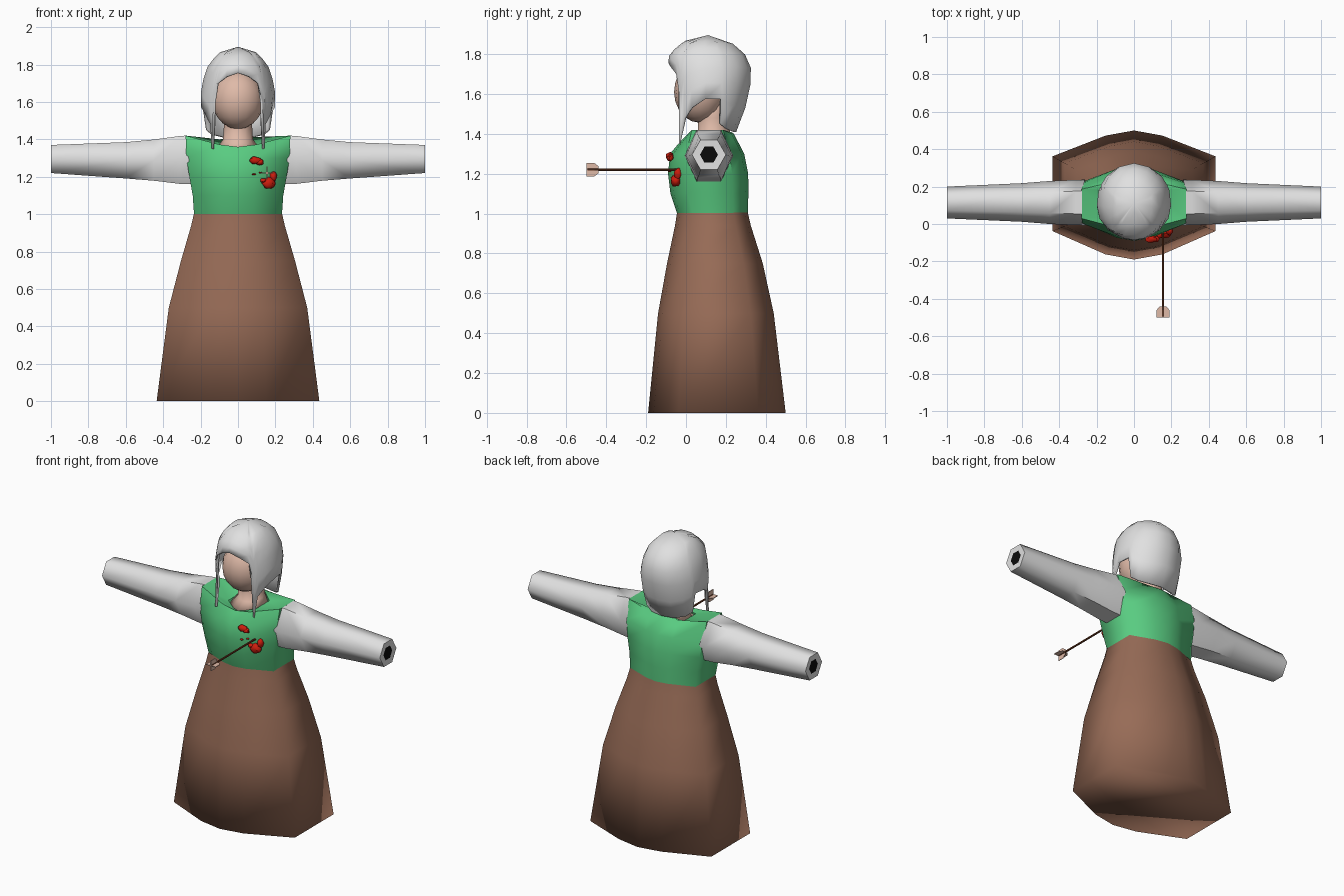
import bpy, bmesh, math, random
from mathutils import Vector

if "Cube" in bpy.data.objects:
    bpy.data.objects.remove(bpy.data.objects["Cube"])

random.seed(3)


def mat(name, rgb):
    m = bpy.data.materials.new(name)
    m.diffuse_color = (*rgb, 1)
    m.use_nodes = True
    m.node_tree.nodes["Principled BSDF"].inputs["Base Color"].default_value = m.diffuse_color
    return m


WHITE = mat("white cloth", (0.75, 0.75, 0.75))
GREEN = mat("green bodice", (0.10, 0.60, 0.22))
BROWN = mat("brown skirt", (0.31, 0.148, 0.094))
SKIN = mat("skin", (0.74, 0.49, 0.39))
RED = mat("blood red", (0.60, 0.012, 0.004))
WOOD = mat("dark wood", (0.16, 0.042, 0.014))
BLACK = mat("black", (0.003, 0.003, 0.003))


def finish(bm, name, mats, angle=180):
    bmesh.ops.recalc_face_normals(bm, faces=bm.faces)
    me = bpy.data.meshes.new(name)
    bm.to_mesh(me)
    bm.free()
    for m in mats:
        me.materials.append(m)
    ob = bpy.data.objects.new(name, me)
    bpy.context.collection.objects.link(ob)
    bpy.context.view_layer.objects.active = ob
    ob.select_set(True)
    if angle:
        bpy.ops.object.shade_smooth_by_angle(angle=math.radians(angle))
    ob.select_set(False)
    return ob


def loft(rings, cap_start=False, cap_end=False):
    """Bridge closed rings of equal length."""
    bm = bmesh.new()
    vs = [[bm.verts.new(p) for p in r] for r in rings]
    n = len(vs[0])
    for a, b in zip(vs, vs[1:]):
        for i in range(n):
            j = (i + 1) % n
            bm.faces.new((a[i], a[j], b[j], b[i]))
    if cap_start:
        bm.faces.new(vs[0])
    if cap_end:
        bm.faces.new(vs[-1])
    return bm


def body_ring(hw, yf, yb, z_front, z_side=None, z_back=None):
    """Ten-sided cross-section with flat sides and bowed front and back."""
    zs = z_front if z_side is None else z_side
    zb = z_front if z_back is None else z_back
    d = yb - yf
    half = [(0, yf, z_front), (.35 * hw, yf + .04 * d, z_front + .2 * (zs - z_front)),
            (hw, yf + .22 * d, zs), (hw, yb - .2 * d, zs),
            (.35 * hw, yb - .04 * d, zb), (0, yb, zb)]
    return half + [(-x, y, z) for x, y, z in half[4:0:-1]]


# skirt and bodice
finish(loft([body_ring(.435, -.19, .50, 0), body_ring(.37, -.14, .44, .5),
             body_ring(.305, -.095, .385, .75), body_ring(.25, -.055, .325, .94),
             body_ring(.235, -.045, .31, 1.005)], cap_start=True), "skirt", [BROWN])
finish(loft([body_ring(.235, -.045, .31, 1.0), body_ring(.242, -.078, .313, 1.1),
             body_ring(.26, -.09, .312, 1.2), body_ring(.276, -.08, .292, 1.3),
             body_ring(.28, -.03, .24, 1.36, 1.42, 1.40),
             body_ring(.10, -.005, .225, 1.35, 1.37, 1.41)]), "bodice", [GREEN], 70)


# sleeves: six-sided tubes with a dark cuff opening
def hexagon(x, zc, rz, ry, slant=0):
    out = []
    for k in range(6):
        a = math.radians(60 * k)
        out.append((x + slant * math.sin(a), .115 + ry * math.cos(a),
                    zc + rz * math.sin(a) / math.sin(math.pi / 3)))
    return out


for side, label in ((1, "right"), (-1, "left")):
    rings = [hexagon(.262, 1.29, .13, .122, .02), hexagon(.31, 1.29, .128, .121),
             hexagon(.45, 1.289, .11, .115), hexagon(.60, 1.288, .097, .103),
             hexagon(1, 1.295, .075, .085), hexagon(.998, 1.295, .04, .045)]
    rings = [[(side * x, y, z) for x, y, z in r] for r in rings]
    bm = loft(rings, cap_end=True)
    for f in bm.faces:
        f.material_index = int(all(abs(v.co.x) > .99 and abs(v.co.z - 1.295) < .05
                                   for v in f.verts))
    finish(bm, label + "_sleeve", [WHITE, BLACK], 62)


# head
bm = bmesh.new()
bmesh.ops.create_uvsphere(bm, u_segments=16, v_segments=10, radius=1)
for v in bm.verts:
    v.co = (v.co.x * .137, .07 + v.co.y * .13, 1.61 + v.co.z * .155)
finish(bm, "head", [SKIN])


# neck, flaring into the collar
def oval(rx, ry, yc, z, tilt=0):
    return [(rx * math.sin(a), yc - ry * math.cos(a), z - tilt * math.cos(a))
            for a in (math.tau * k / 12 for k in range(12))]


finish(loft([oval(.11, .12, .11, 1.36, .02), oval(.08, .08, .14, 1.40, .015),
             oval(.075, .075, .135, 1.48), oval(.075, .075, .125, 1.62)],
            True, True), "neck", [SKIN])

# hair: columns around the head, each with its own lower edge
PROFILE = [(1.35, .20, -.08, .235), (1.42, .19, -.07, .255), (1.5, .19, -.075, .29),
           (1.62, .205, -.085, .32), (1.72, .187, -.09, .33), (1.80, .16, -.085, .295),
           (1.865, .10, -.01, .22), (1.895, 0, .11, .11)]
EDGE = [(0, 1.755), (20, 1.735), (36, 1.70), (41, 1.60), (45, 1.35), (51, 1.48),
        (64, 1.53), (85, 1.575), (108, 1.575), (116, 1.45), (132, 1.425), (155, 1.41),
        (180, 1.41)]


def hair_point(deg, z):
    for a, b in zip(PROFILE, PROFILE[1:]):
        if z <= b[0] + 1e-6:
            t = (z - a[0]) / (b[0] - a[0])
            w, f, k = [a[i] + t * (b[i] - a[i]) for i in (1, 2, 3)]
            break
    r = math.radians(deg)
    return (w * math.sin(r), (f + k) / 2 - (k - f) / 2 * math.cos(r), z)


columns = EDGE + [(-a, z) for a, z in EDGE[-2:0:-1]]
levels = (0, .25, .48, .66, .80, .91)
bm = loft([[hair_point(a, zb + t * (1.895 - zb)) for a, zb in columns] for t in levels])
bm.verts.ensure_lookup_table()
top = bm.verts.new((0, .11, 1.895))
n = len(columns)
last = bm.verts[:][(len(levels) - 1) * n:len(levels) * n]
for i in range(n):
    bm.faces.new((last[i], last[(i + 1) % n], top))
hair = finish(bm, "hair", [WHITE])
mod = hair.modifiers.new("thickness", 'SOLIDIFY')
mod.thickness = .014
mod.offset = -1

# arrow shaft
bm = bmesh.new()
bmesh.ops.create_cone(bm, segments=8, radius1=.006, radius2=.006, depth=.46, cap_ends=True)
for v in bm.verts:
    x, y, z = v.co
    v.co = (.155 + x, -.265 + z, 1.22 + y)
finish(bm, "arrow_shaft", [WOOD], 40)

# arrow fletching: two crossed vanes
VANE = [(-.034, -.5), (.034, -.5), (.034, -.46), (.018, -.44), (-.018, -.44), (-.034, -.46)]
for name, upright in (("flat_vane", False), ("upright_vane", True)):
    def place(s, y, h):
        return (.155 + h, y, 1.22 + s) if upright else (.155 + s, y, 1.22 + h)
    finish(loft([[place(s, y, h) for s, y in VANE] for h in (-.002, .002)], True, True),
           name, [SKIN], 0)

# blood splashes on the chest
for i, (x, y, z, rx, ry, rz) in enumerate([
        (.092, -.082, 1.288, .03, .02, .02), (.115, -.08, 1.278, .022, .016, .016),
        (.165, -.052, 1.165, .036, .026, .03), (.19, -.04, 1.20, .02, .02, .028),
        (.135, -.06, 1.18, .016, .016, .012), (.085, -.082, 1.213, .012, .008, .005),
        (.12, -.07, 1.222, .008, .008, .005)]):
    bm = bmesh.new()
    bmesh.ops.create_icosphere(bm, subdivisions=2, radius=1)
    for v in bm.verts:
        k = random.uniform(.85, 1.15)
        v.co = (x + rx * k * v.co.x, y + ry * k * v.co.y, z + rz * k * v.co.z)
    finish(bm, f"blood_splash_{i + 1}", [RED], 40)
